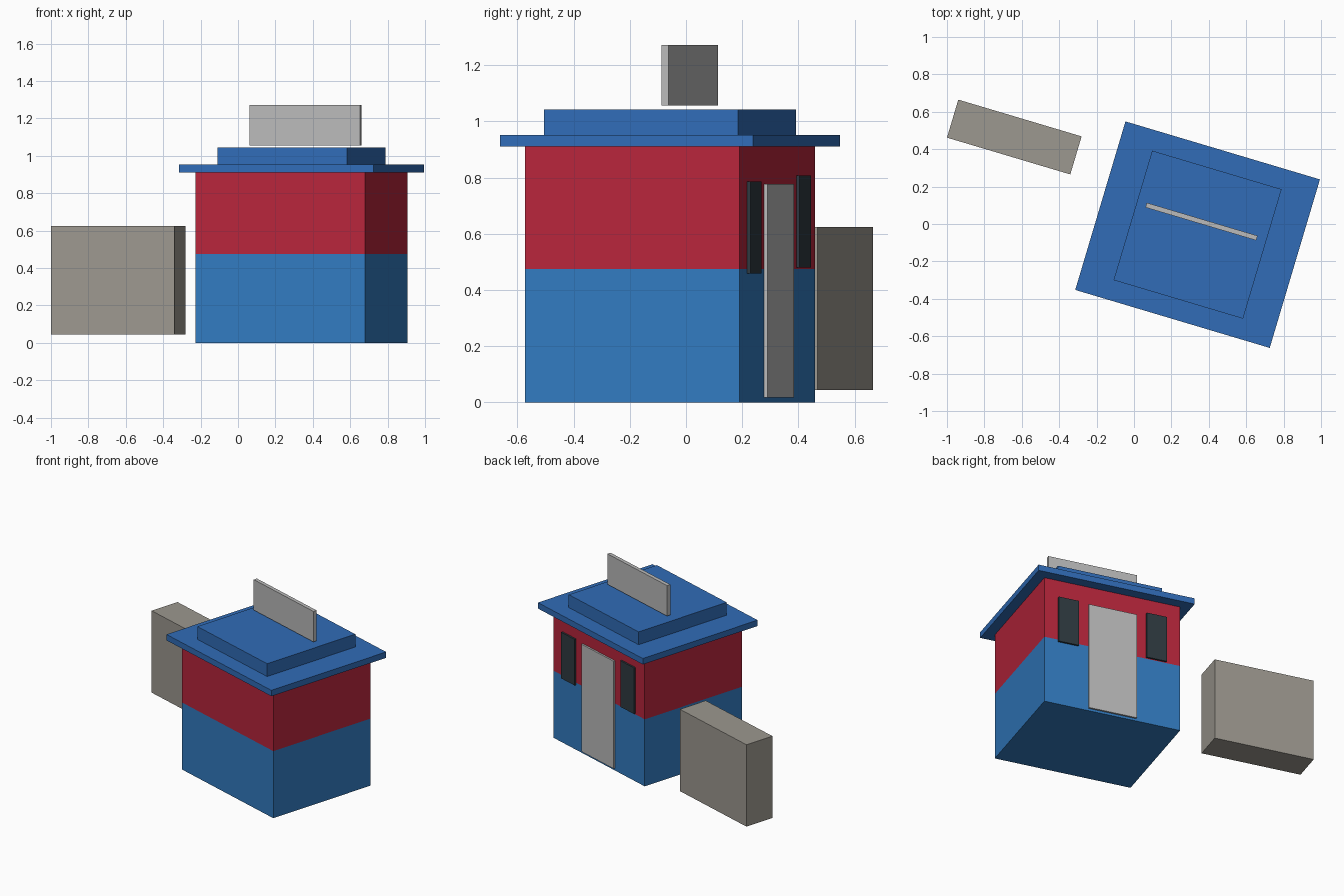
import bpy
from math import radians
from mathutils import Matrix, Vector

if "Cube" in bpy.data.objects:
    bpy.data.objects.remove(bpy.data.objects["Cube"])

ANGLE = radians(-16.6)
TURN = Matrix.Rotation(ANGLE, 4, 'Z')
PLACE = Matrix.Translation((0.34, -0.057, 0)) @ TURN


def material(name, rgb):
    # display colour -> linear colour
    m = bpy.data.materials.new(name)
    m.diffuse_color = (*[(c / 255) ** 2.2 for c in rgb], 1)
    m.use_nodes = True
    m.node_tree.nodes["Principled BSDF"].inputs["Base Color"].default_value = m.diffuse_color
    return m


blue = material("wall_blue", (53, 122, 191))
red = material("wall_red", (182, 42, 62))
roof_blue = material("roof_blue", (52, 108, 182))
dark = material("dark_glass", (50, 60, 66))
stone = material("warm_grey", (155, 151, 142))
light = material("light_grey", (185, 185, 185))


def box(name, u, v, z0, z1, mat, frame=PLACE):
    """Box spanning u, v ranges in the turned frame, from z0 to z1."""
    bpy.ops.mesh.primitive_cube_add(size=1)
    ob = bpy.context.object
    ob.name = name
    size = Vector((u[1] - u[0], v[1] - v[0], z1 - z0))
    mid = Vector((u[0] + u[1], v[0] + v[1], z0 + z1)) / 2
    ob.data.transform(Matrix.Translation(mid) @ Matrix.Diagonal((*size, 1)))
    ob.matrix_world = frame
    ob.data.materials.append(mat)
    return ob


def span(width, centre=0):
    return (centre - width / 2, centre + width / 2)


# Two-tone hut walls
box("lower_wall", span(0.944), span(0.797), 0, 0.475, blue)
box("upper_wall", span(0.944), span(0.797), 0.475, 0.91, red)

# Stepped roof
box("roof_slab", span(1.085), span(0.94), 0.91, 0.952, roof_blue)
box("roof_step", span(0.722), span(0.722), 0.952, 1.043, roof_blue)

# Blank sign board hovering just over the roof
box("sign_board", span(0.618), span(0.026, 0.073), 1.056, 1.272, light)

# Door and windows on the back wall
box("door", span(0.333), (0.386, 0.411), 0.017, 0.778, light)
for name, u, z in (("window_right", 0.306, 0.459), ("window_left", -0.306, 0.481)):
    box(name, span(0.14, u), (0.386, 0.411), z, z + 0.327, dark)

# Separate block beside the hut
block_frame = Matrix.Translation((-0.64, 0.465, 0)) @ TURN
box("side_block", span(0.688), span(0.212), 0.045, 0.625, stone, block_frame)
